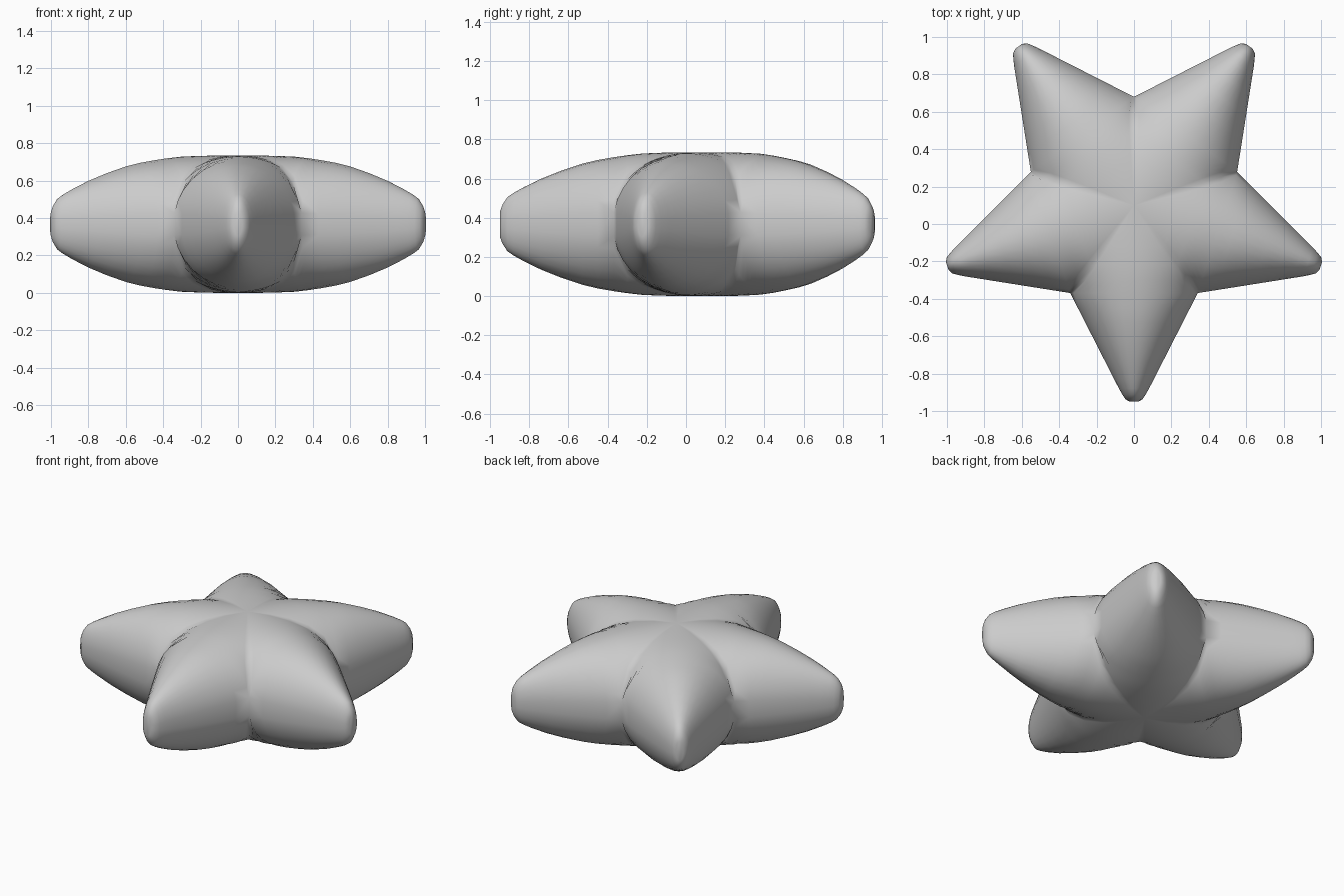
import bpy, bmesh, math

if "Cube" in bpy.data.objects:
    bpy.data.objects.remove(bpy.data.objects["Cube"])

CX_Y, CZ = 0.10, 0.367      # star centre
T36 = math.tan(math.radians(36))
S_V, W_V = 0.469, 0.341     # valley position along / across an arm
PHI0 = 0.17                 # angle of the small flat band round the rim
N = 14                      # steps across an arm

# distance along arm, half height, half width at the tip (None = straight taper)
STATIONS = [
    (0.0, 0.367, None), (0.12, 0.367, None), (0.22, 0.365, None),
    (0.32, 0.361, None), (0.40, 0.352, None), (S_V, 0.342, None),
    (0.55, 0.328, None), (0.63, 0.309, None), (0.74, 0.272, None),
    (0.84, 0.232, None), (0.93, 0.188, None), (0.98, 0.160, None),
    (1.012, 0.138, 0.062), (1.037, 0.100, 0.046), (1.05, 0.065, 0.022),
]


def section(s, h, w):
    """Upper half of the elliptical cross-section, clipped to the arm's sector."""
    w = w or W_V + 0.51 * (S_V - s)
    c = min(1.0, s * T36 / w) * math.cos(PHI0)
    p0 = math.acos(c)
    pts = []
    for i in range(N + 1):
        p = p0 + (math.pi - 2 * p0) * i / N
        pts.append((s, w * math.cos(p) / math.cos(PHI0), h * math.sin(p)))
    return pts


bm = bmesh.new()

# five identical arms, upper and lower skins joined by a narrow rim
for k in range(5):
    a = math.radians(-90 + 72 * k)
    ca, sa = math.cos(a), math.sin(a)
    skins = []
    for sign in (1, -1):
        rows = [[bm.verts.new((x * ca - y * sa, x * sa + y * ca + CX_Y, CZ + sign * z))
                 for x, y, z in section(*st)] for st in STATIONS]
        for r0, r1 in zip(rows, rows[1:]):
            for i in range(N):
                bm.faces.new((r0[i], r0[i + 1], r1[i + 1], r1[i]))
        skins.append(rows)
    top, bot = skins
    for j, st in enumerate(STATIONS[:-1]):
        if st[0] >= S_V:
            for e in (0, N):
                bm.faces.new((top[j][e], top[j + 1][e], bot[j + 1][e], bot[j][e]))
    # blunt tip
    for i in range(N):
        bm.faces.new((top[-1][i], top[-1][i + 1], bot[-1][i + 1], bot[-1][i]))

bmesh.ops.remove_doubles(bm, verts=bm.verts, dist=0.0005)
bmesh.ops.dissolve_degenerate(bm, edges=bm.edges, dist=0.0001)
bmesh.ops.recalc_face_normals(bm, faces=bm.faces)

mesh = bpy.data.meshes.new("puffy_star")
bm.to_mesh(mesh)
bm.free()
star = bpy.data.objects.new("puffy_star", mesh)
bpy.context.collection.objects.link(star)

# smooth skin, only the deep notches between arms stay sharp
bpy.context.view_layer.objects.active = star
star.select_set(True)
bpy.ops.object.shade_smooth_by_angle(angle=math.radians(60))
